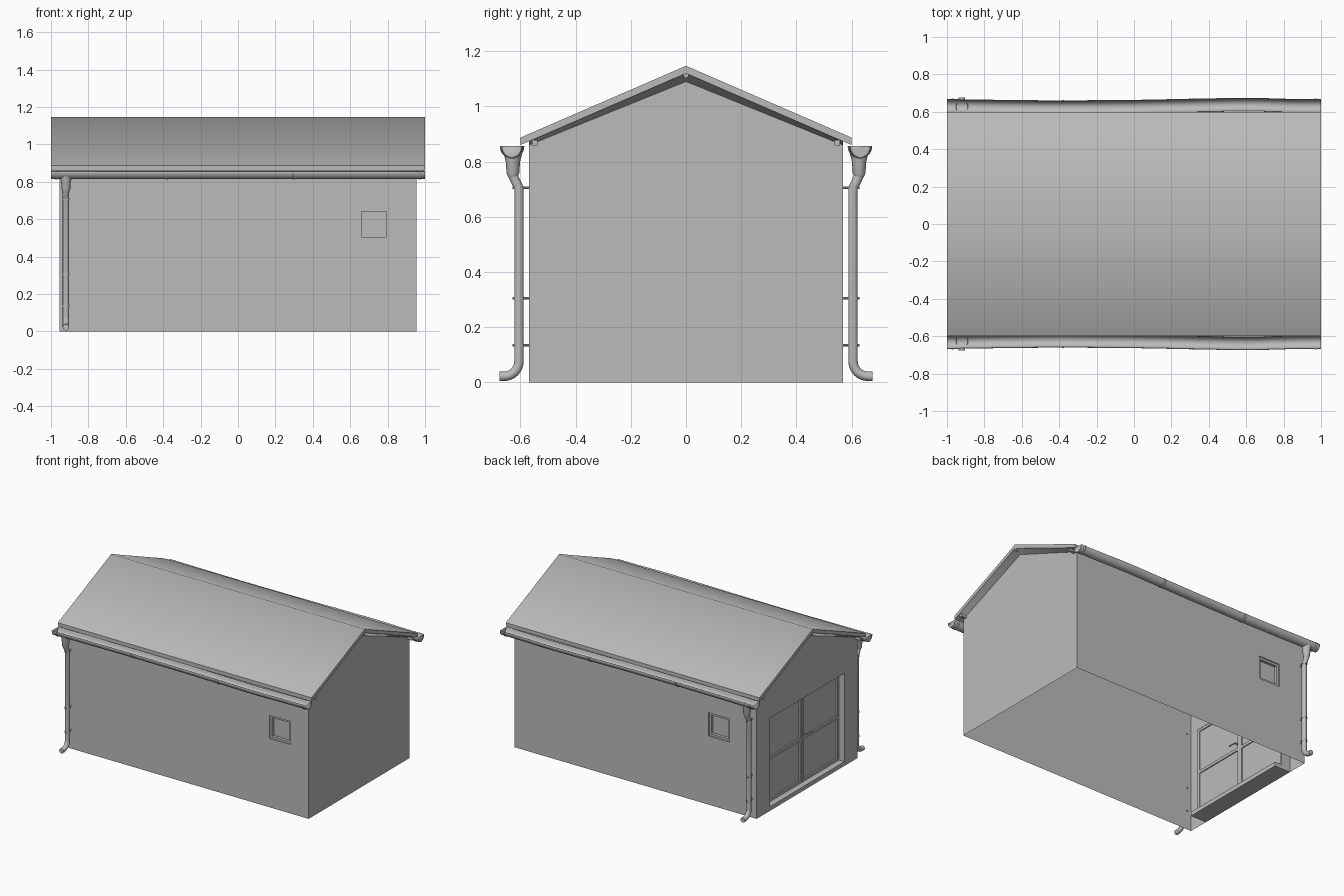
import bpy, bmesh, math
from mathutils import Vector, Matrix

cube = bpy.data.objects.get("Cube")
if cube:
    bpy.data.objects.remove(cube, do_unlink=True)

grey = bpy.data.materials.new("plain grey")
grey.use_nodes = True
grey.diffuse_color = (0.5, 0.5, 0.5, 1)
grey.node_tree.nodes["Principled BSDF"].inputs["Base Color"].default_value = (0.5, 0.5, 0.5, 1)

# Main dimensions
WX, WY, WALL_TOP = 0.955, 0.568, 0.86
RIDGE, EAVE_Y, EAVE_Z, SLAB = 1.147, 0.60, 0.887, 0.027
DOOR_Y, DOOR_TOP = 0.42, 0.66
PIPE_X, PIPE_Y = -0.92, 0.605


def finish(name, bm, angle=35, mirror=None, recalc=True):
    """Turn a bmesh into a shaded object, optionally mirrored."""
    if recalc:
        bmesh.ops.recalc_face_normals(bm, faces=bm.faces)
    mesh = bpy.data.meshes.new(name)
    bm.to_mesh(mesh)
    bm.free()
    mesh.materials.append(grey)
    ob = bpy.data.objects.new(name, mesh)
    bpy.context.collection.objects.link(ob)
    bpy.ops.object.select_all(action="DESELECT")
    ob.select_set(True)
    bpy.context.view_layer.objects.active = ob
    bpy.ops.object.shade_smooth_by_angle(angle=math.radians(angle))
    if mirror:
        mod = ob.modifiers.new("Mirror", "MIRROR")
        mod.use_axis = ("X" in mirror, "Y" in mirror, False)
    return ob


def face(bm, points, facing):
    """Add a face whose normal points along the given direction."""
    f = bm.faces.new([bm.verts.new(p) for p in points])
    f.normal_update()
    if f.normal.dot(Vector(facing)) < 0:
        f.normal_flip()


def box(bm, x0, x1, y0, y1, z0, z1):
    mid = Vector((x0 + x1, y0 + y1, z0 + z1)) / 2
    size = Matrix.Diagonal((x1 - x0, y1 - y0, z1 - z0, 1))
    bmesh.ops.create_cube(bm, size=1, matrix=Matrix.Translation(mid) @ size)


def rod(bm, a, b, r, sides=12):
    a, b = Vector(a), Vector(b)
    turn = (b - a).to_track_quat("Z", "Y").to_matrix().to_4x4()
    bmesh.ops.create_cone(bm, cap_ends=True, segments=sides, radius1=r, radius2=r,
                          depth=(b - a).length, matrix=Matrix.Translation((a + b) / 2) @ turn)


def frame(bm, make, a0, a1, b0, b1, w):
    """Four bars round a rectangle; make(a0, a1, b0, b1) adds one bar."""
    make(a0, a0 + w, b0, b1)
    make(a1 - w, a1, b0, b1)
    make(a0 + w, a1 - w, b0, b0 + w)
    make(a0 + w, a1 - w, b1 - w, b1)


# Walls: open-bottomed shell with window and door openings
bm = bmesh.new()
WIN_Z = (0.49, 0.655)
windows = ((-1, 0.645, 0.81), (1, -0.742, -0.577))
REVEAL = 0.035
for side, x0, x1 in windows:
    xs, zs = (-WX, x0, x1, WX), (0, *WIN_Z, WALL_TOP)
    y, yi = side * WY, side * (WY - REVEAL)
    for i in range(3):
        for k in range(3):
            if (i, k) != (1, 1):
                face(bm, [(xs[i], y, zs[k]), (xs[i + 1], y, zs[k]),
                          (xs[i + 1], y, zs[k + 1]), (xs[i], y, zs[k + 1])], (0, side, 0))
    for x, d in ((x0, 1), (x1, -1)):
        face(bm, [(x, y, WIN_Z[0]), (x, yi, WIN_Z[0]), (x, yi, WIN_Z[1]), (x, y, WIN_Z[1])], (d, 0, 0))
    for z, d in ((WIN_Z[0], 1), (WIN_Z[1], -1)):
        face(bm, [(x0, y, z), (x1, y, z), (x1, yi, z), (x0, yi, z)], (0, 0, d))

gable = [(WY, 0), (WY, WALL_TOP), (0, 1.09), (-WY, WALL_TOP), (-WY, 0)]
notch = [(-DOOR_Y, 0), (-DOOR_Y, DOOR_TOP), (DOOR_Y, DOOR_TOP), (DOOR_Y, 0)]
face(bm, [(WX, y, z) for y, z in gable], (1, 0, 0))
face(bm, [(-WX, y, z) for y, z in gable + notch], (-1, 0, 0))
XI = -WX + 0.07
for s in (-1, 1):
    y = s * DOOR_Y
    face(bm, [(-WX, y, 0), (XI, y, 0), (XI, y, DOOR_TOP), (-WX, y, DOOR_TOP)], (0, -s, 0))
face(bm, [(-WX, -DOOR_Y, DOOR_TOP), (XI, -DOOR_Y, DOOR_TOP),
          (XI, DOOR_Y, DOOR_TOP), (-WX, DOOR_Y, DOOR_TOP)], (0, 0, -1))
finish("walls", bm, recalc=False)

# Windows: frame bars and a recessed pane
for (side, x0, x1), name in zip(windows, ("front_window", "back_window")):
    bm = bmesh.new()

    def bar(a0, a1, b0, b1, out=0.008, back=REVEAL):
        ya, yb = sorted((side * (WY - out), side * (WY - back)))
        box(bm, a0, a1, ya, yb, b0, b1)

    frame(bm, bar, x0, x1, *WIN_Z, 0.015)
    bar(x0 + 0.015, x1 - 0.015, WIN_Z[0] + 0.015, WIN_Z[1] - 0.015, 0.028)
    finish(name, bm)

# Double door: each leaf has two recessed panels
SILL = 0.03
bm = bmesh.new()


def door_bar(a0, a1, b0, b1):
    box(bm, -0.912, -0.885, a0, a1, b0, b1)


for y0, y1 in ((-DOOR_Y, -0.002), (0.002, DOOR_Y)):
    frame(bm, door_bar, y0, y1, SILL, DOOR_TOP - 0.002, 0.018)
    door_bar(y0 + 0.018, y1 - 0.018, 0.33, 0.35)
    box(bm, -0.902, -0.892, y0 + 0.018, y1 - 0.018, SILL + 0.018, DOOR_TOP - 0.02)
finish("double_door", bm)

# Door handle on both faces
bm = bmesh.new()
rod(bm, (-0.94, -0.02, 0.375), (-0.86, -0.02, 0.375), 0.005)
for x in (-0.938, -0.862):
    rod(bm, (x, -0.018, 0.375), (x, -0.075, 0.375), 0.005)
finish("door_handle", bm)

bm = bmesh.new()
box(bm, -WX, -0.83, -DOOR_Y, DOOR_Y, 0, SILL)
finish("door_sill", bm)

# Roof: bent slab, shaded smoothly over the ridge
bm = bmesh.new()
outline = [(-EAVE_Y, EAVE_Z), (0, RIDGE), (EAVE_Y, EAVE_Z),
           (EAVE_Y, EAVE_Z - SLAB), (0, RIDGE - SLAB), (-EAVE_Y, EAVE_Z - SLAB)]
rings = [[bm.verts.new((x, y, z)) for y, z in outline] for x in (-1, 1)]
for i in range(6):
    j = (i + 1) % 6
    bm.faces.new((rings[0][i], rings[0][j], rings[1][j], rings[1][i]))
for r in rings:
    bm.faces.new((r[0], r[1], r[4], r[5]))
    bm.faces.new((r[1], r[2], r[3], r[4]))
finish("roof", bm, angle=50)

# Sloping soffits under the gable overhangs
bm = bmesh.new()
under = lambda y: RIDGE - SLAB - y * (RIDGE - EAVE_Z) / EAVE_Y
face(bm, [(0.998, 0, under(0)), (0.998, WY, under(WY)),
          (WX, WY, WALL_TOP), (WX, 0, 1.09)], (0, 0, -1))
finish("gable_soffit", bm, mirror="XY", recalc=False)

# Purlins showing at the gable ends
bm = bmesh.new()
rod(bm, (-0.997, 0, 1.112), (0.997, 0, 1.112), 0.009)
finish("ridge_purlin", bm)
bm = bmesh.new()
box(bm, -0.995, 0.995, 0.538, 0.558, 0.858, 0.878)
finish("eave_purlin", bm, mirror="Y")


# Gutters: slightly wavy half-round troughs
WAVE = [(-1, 0.632), (-0.7, 0.627), (-0.4, 0.624), (0, 0.627), (0.3, 0.633),
        (0.55, 0.638), (0.65, 0.638), (0.85, 0.632), (1, 0.631)]


def centre_y(x):
    for (xa, ya), (xb, yb) in zip(WAVE, WAVE[1:]):
        if xa <= x <= xb:
            return ya + (yb - ya) * (x - xa) / (xb - xa)


def trough(name, xs, r, depth, caps):
    bm = bmesh.new()
    rows = []
    for x in xs:
        arc = [math.pi * k / 12 for k in range(13)]
        rows.append([bm.verts.new((x, centre_y(x) - r * math.cos(a), 0.856 - depth * math.sin(a)))
                     for a in arc])
    for p, q in zip(rows, rows[1:]):
        for i in range(12):
            bm.faces.new((p[i], p[i + 1], q[i + 1], q[i]))
    if caps:
        bm.faces.new(rows[0])
        bm.faces.new(rows[-1])
    ob = finish(name, bm, angle=40)
    mod = ob.modifiers.new("Solidify", "SOLIDIFY")
    mod.thickness = 0.003
    mod.offset = 0
    ob.modifiers.new("Mirror", "MIRROR").use_axis = (False, True, False)


trough("gutter", [x for x, _ in WAVE], 0.035, 0.04, True)
for x in (-0.97, -0.38, 0.3, 0.97):
    trough("gutter_bracket", (x - 0.006, x + 0.006), 0.037, 0.043, False)

# Outlet funnels, turned from a profile
bm = bmesh.new()
profile = [(0.015, 0.74), (0.023, 0.758), (0.026, 0.80), (0.033, 0.828)]
loop = [bm.verts.new((PIPE_X + r, 0.627, z)) for r, z in profile]
edges = [bm.edges.new(pair) for pair in zip(loop, loop[1:])]
bmesh.ops.spin(bm, geom=loop + edges, cent=(PIPE_X, 0.627, 0), axis=(0, 0, 1),
               angle=math.tau, steps=20)
bmesh.ops.remove_doubles(bm, verts=bm.verts, dist=1e-5)
finish("gutter_outlet", bm, mirror="Y")

# Downpipes: swept path with an offset at the top and a shoe at the foot
path = [(0.627, 0.77), (0.626, 0.75), (0.622, 0.738), (0.609, 0.713), (PIPE_Y, 0.7)]
path += [(0.66 - 0.055 * math.cos(a), 0.077 - 0.055 * math.sin(a))
         for a in [math.pi / 2 * k / 8 for k in range(9)]] + [(0.675, 0.022)]
bm = bmesh.new()
rings = []
for i, (y, z) in enumerate(path):
    (ya, za), (yb, zb) = path[max(i - 1, 0)], path[min(i + 1, len(path) - 1)]
    across = Vector((0, zb - za, ya - yb)).normalized()
    rings.append([bm.verts.new(Vector((PIPE_X + 0.017 * math.cos(t), y, z)) + across * 0.017 * math.sin(t))
                  for t in [math.tau * k / 16 for k in range(16)]])
for p, q in zip(rings, rings[1:]):
    for k in range(16):
        n = (k + 1) % 16
        bm.faces.new((p[k], p[n], q[n], q[k]))
bm.faces.new(rings[0])
bm.faces.new(rings[-1])
finish("downpipe", bm, angle=45, mirror="Y")

# Pipe clips tied back to the wall
bm = bmesh.new()
for z in (0.705, 0.305, 0.135):
    rod(bm, (PIPE_X, PIPE_Y, z - 0.005), (PIPE_X, PIPE_Y, z + 0.005), 0.0195, 16)
    rod(bm, (PIPE_X, 0.56, z), (PIPE_X, 0.629, z), 0.004, 8)
finish("pipe_clips", bm, mirror="Y")
